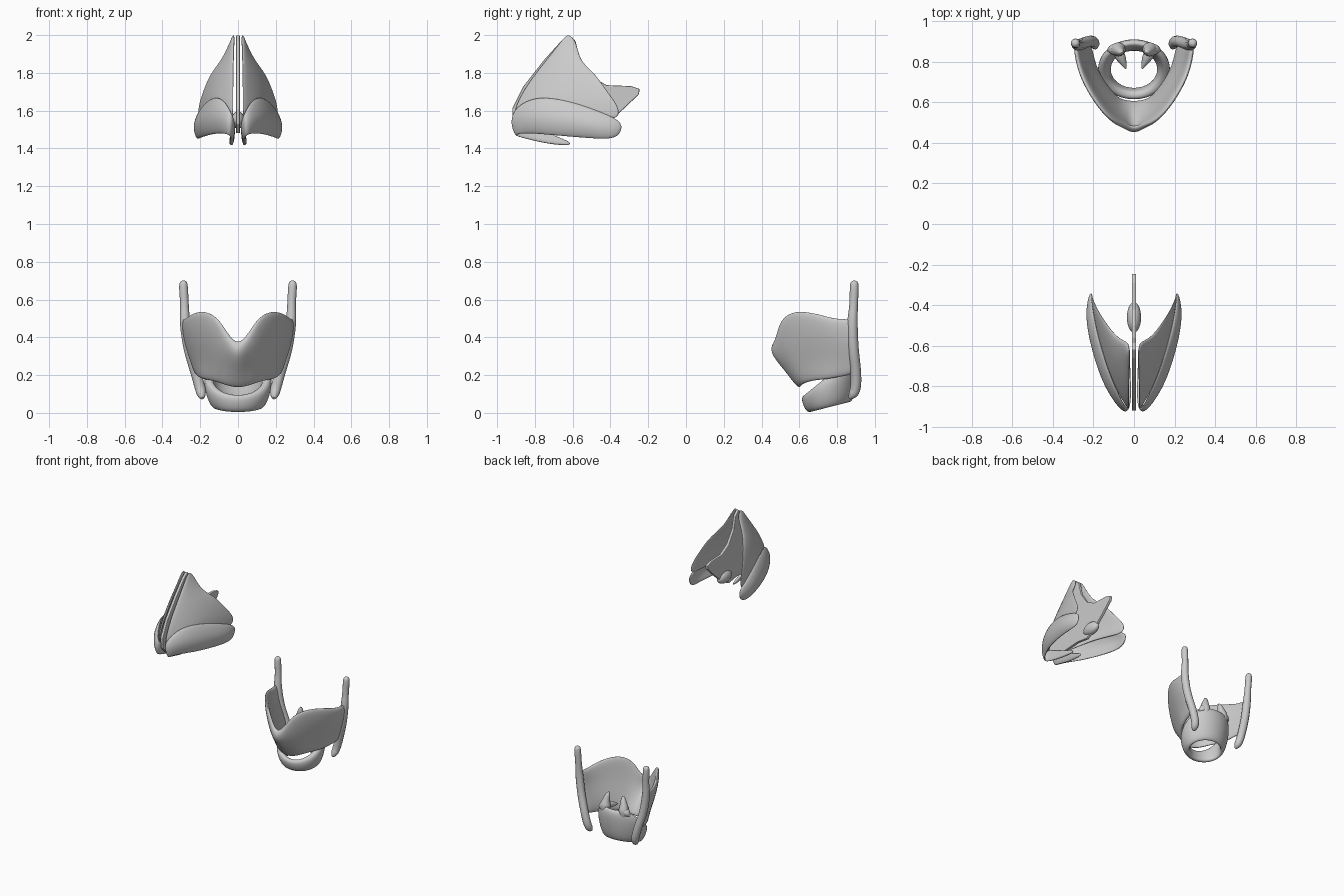
import bpy, bmesh, math


def mods(ob, mirror=False, thick=0, sub=0):
    if mirror:
        m = ob.modifiers.new("mirror", 'MIRROR')
        m.use_clip = True
        m.merge_threshold = 0.002
    if thick:
        m = ob.modifiers.new("thickness", 'SOLIDIFY')
        m.thickness = thick
        m.offset = 0
    if sub:
        m = ob.modifiers.new("smooth", 'SUBSURF')
        m.levels = m.render_levels = sub
    for p in ob.data.polygons:
        p.use_smooth = True


def mesh(name, verts, faces):
    me = bpy.data.meshes.new(name)
    me.from_pydata(verts, [], faces)
    bm = bmesh.new()
    bm.from_mesh(me)
    bmesh.ops.recalc_face_normals(bm, faces=bm.faces)
    bm.to_mesh(me)
    bm.free()
    ob = bpy.data.objects.new(name, me)
    bpy.context.collection.objects.link(ob)
    return ob


def sheet(name, rows, thick):
    w = len(rows[0])
    verts = [p for r in rows for p in r]
    faces = [(i * w + j, i * w + j + 1, (i + 1) * w + j + 1, (i + 1) * w + j)
             for i in range(len(rows) - 1) for j in range(w - 1)]
    ob = mesh(name, verts, faces)
    mods(ob, True, thick, 3)
    return ob


def tube(name, pts):
    # pts are (x, y, z, radius); ends close to a rounded tip
    cu = bpy.data.curves.new(name, 'CURVE')
    cu.dimensions = '3D'
    cu.bevel_depth = 1
    cu.bevel_resolution = 4
    cu.use_fill_caps = True
    sp = cu.splines.new('NURBS')
    sp.points.add(len(pts) - 1)
    for p, (x, y, z, r) in zip(sp.points, pts):
        p.co = (x, y, z, 1)
        p.radius = r
    sp.order_u = 3
    sp.use_endpoint_u = True
    sp.resolution_u = 8
    ob = bpy.data.objects.new(name, cu)
    bpy.context.collection.objects.link(ob)
    bpy.ops.object.select_all(action='DESELECT')
    ob.select_set(True)
    bpy.context.view_layer.objects.active = ob
    bpy.ops.object.convert(target='MESH')
    mods(bpy.context.object, True)


# upper side plates of the nose: dorsal edge, middle, rear edge
sheet("upper_lateral_cartilage", [
    [(.022, -.63, 2.01), (.024, -.61, 2.0), (.028, -.58, 1.97)],
    [(.022, -.70, 1.92), (.055, -.64, 1.89), (.085, -.56, 1.86)],
    [(.022, -.80, 1.80), (.095, -.66, 1.80), (.145, -.475, 1.80)],
    [(.022, -.88, 1.69), (.13, -.67, 1.71), (.19, -.40, 1.69)],
    [(.022, -.925, 1.58), (.13, -.74, 1.65), (.215, -.33, 1.61)],
    [(.022, -.91, 1.51), (.16, -.62, 1.60), (.21, -.35, 1.53)]], .02)

# lower wing plates: inner limb, dome, outer limb
sheet("alar_cartilage", [
    [(.03, -.61, 1.435), (.034, -.61, 1.425), (.036, -.61, 1.415)],
    [(.025, -.75, 1.49), (.03, -.74, 1.46), (.042, -.72, 1.42)],
    [(.022, -.87, 1.55), (.022, -.88, 1.51), (.035, -.85, 1.45)],
    [(.03, -.93, 1.58), (.04, -.94, 1.53), (.045, -.92, 1.47)],
    [(.07, -.85, 1.66), (.095, -.885, 1.57), (.085, -.85, 1.48)],
    [(.12, -.74, 1.68), (.165, -.77, 1.57), (.145, -.74, 1.47)],
    [(.17, -.58, 1.645), (.225, -.57, 1.54), (.195, -.56, 1.455)],
    [(.20, -.45, 1.595), (.24, -.44, 1.52), (.215, -.42, 1.445)],
    [(.207, -.35, 1.55), (.212, -.33, 1.51), (.207, -.36, 1.46)]], .022)

# middle plate with a rear spur
prof = [(-.62, 2.0), (-.585, 1.97), (-.56, 1.87), (-.50, 1.78), (-.42, 1.735),
        (-.29, 1.73), (-.245, 1.715), (-.25, 1.685), (-.34, 1.60), (-.42, 1.53),
        (-.50, 1.485), (-.60, 1.50), (-.75, 1.49), (-.87, 1.48), (-.915, 1.53),
        (-.92, 1.61), (-.86, 1.73), (-.75, 1.87), (-.66, 1.97)]
n = len(prof)
v = [(s * .011, y, z) for s in (-1, 1) for y, z in prof]
f = [tuple(range(n)), tuple(range(n, 2 * n))]
f += [(i, (i + 1) % n, n + (i + 1) % n, n + i) for i in range(n)]
septum = mesh("septal_cartilage", v, f)
b = septum.modifiers.new("round", 'BEVEL')
b.width = .006
b.segments = 2
bpy.ops.mesh.primitive_uv_sphere_add(segments=24, ring_count=12,
                                     location=(0, -.46, 1.55))
swell = bpy.context.object
swell.name = "septal_swelling"
swell.scale = (.035, .075, .045)
mods(swell)

# shield plates of the larynx, joined at the front keel
sheet("thyroid_cartilage", [
    [(0, .475, .36), (.055, .485, .42), (.10, .50, .50), (.17, .57, .55),
     (.25, .70, .53), (.28, .80, .495), (.29, .89, .51)],
    [(0, .435, .32), (.05, .49, .33), (.10, .53, .36), (.17, .61, .40),
     (.235, .72, .40), (.265, .81, .39), (.28, .89, .38)],
    [(0, .53, .23), (.05, .555, .235), (.09, .585, .24), (.145, .66, .26),
     (.195, .74, .27), (.225, .82, .27), (.24, .89, .27)],
    [(0, .605, .13), (.05, .61, .14), (.09, .625, .155), (.14, .68, .17),
     (.185, .75, .175), (.205, .82, .19), (.218, .89, .20)]], .032)

# rear columns running into upper and lower horns
tube("thyroid_horns", [
    (.289, .891, .70, .006), (.289, .891, .697, .018), (.289, .891, .67, .024),
    (.283, .888, .57, .022), (.282, .88, .48, .028), (.262, .885, .34, .028),
    (.225, .90, .22, .028), (.20, .90, .13, .028), (.192, .88, .09, .024),
    (.19, .865, .078, .008)])

# signet-shaped ring: low in front, tall behind
N = 28
v, f = [], []
for i in range(N):
    a = 2 * math.pi * i / N
    c, s = math.cos(a), math.sin(a)
    t = (1 - c) / 2                       # 0 front, 1 back
    top = .095 + .205 * min(1, t * 1.12)
    bot = .0 + .05 * t
    for rx, ry, z in ((.178, .15, top), (.182, .15, bot + .6 * (top - bot)),
                      (.145, .125, bot), (.108, .085, bot + .005),
                      (.122, .098, bot + .5 * (top - bot)), (.132, .107, top)):
        v.append((rx * s, .762 - ry * c, z))
for i in range(N):
    j = (i + 1) % N
    f += [(i * 6 + k, i * 6 + (k + 1) % 6, j * 6 + (k + 1) % 6, j * 6 + k)
          for k in range(6)]
mods(mesh("cricoid_ring", v, f), sub=2)

# small paired pyramids on the rear of the ring
tube("arytenoid_body", [(.08, .86, .255, .03), (.078, .86, .29, .04),
                        (.075, .855, .33, .028), (.062, .845, .385, .014),
                        (.06, .842, .395, .004)])
tube("arytenoid_vocal_process", [(.085, .86, .30, .02), (.075, .84, .295, .03),
                                 (.05, .79, .285, .016), (.04, .765, .28, .004)])
tube("arytenoid_muscular_process", [(.07, .86, .30, .02), (.09, .86, .29, .032),
                                    (.115, .86, .275, .022), (.13, .855, .265, .004)])
